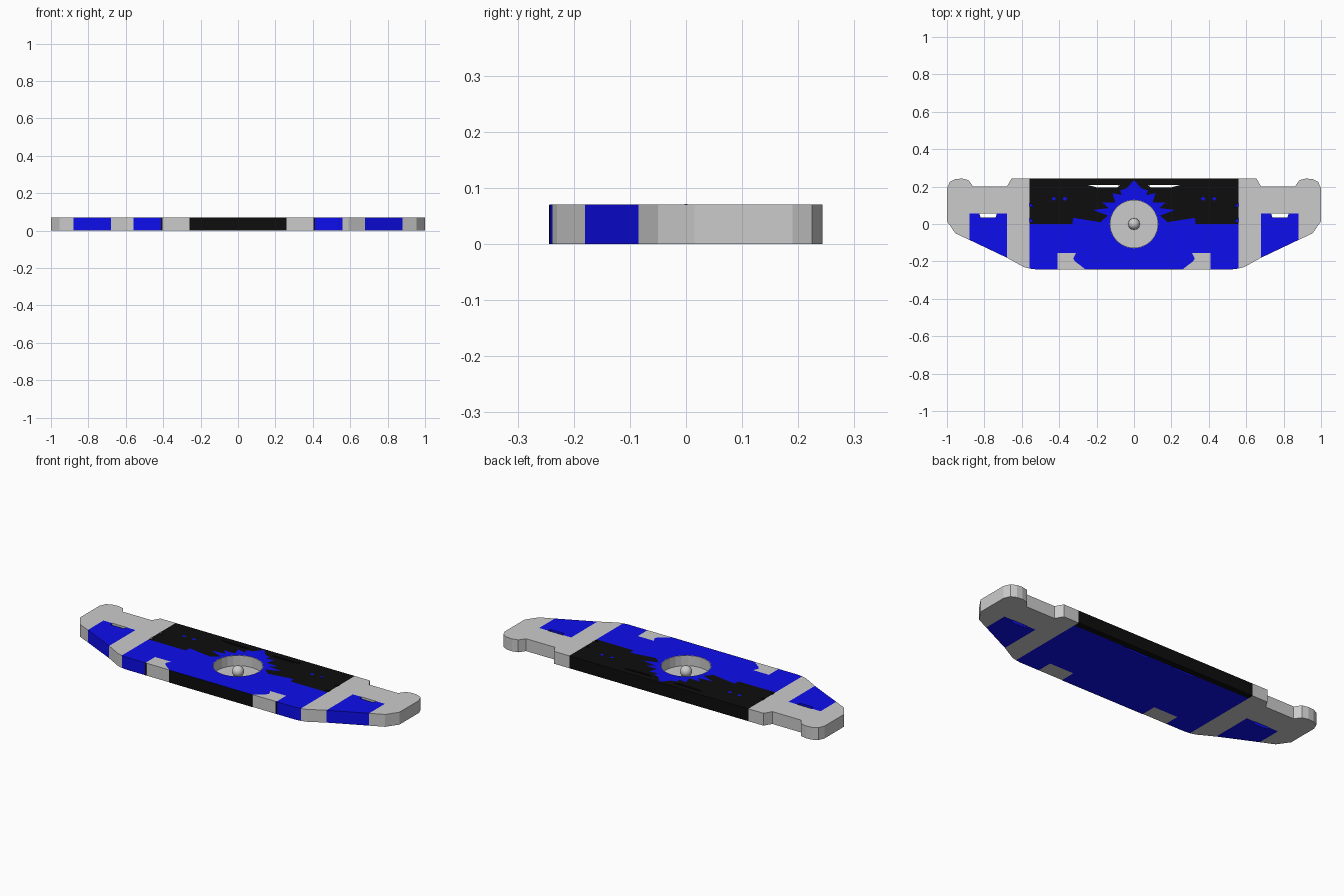
import bpy, bmesh, math

if "Cube" in bpy.data.objects:
    bpy.data.objects.remove(bpy.data.objects["Cube"])

H = 0.07      # full thickness
SKIN = 0.01   # blue bottom skin


def material(name, rgb):
    m = bpy.data.materials.new(name)
    m.diffuse_color = (*rgb, 1)
    m.use_nodes = True
    m.node_tree.nodes["Principled BSDF"].inputs["Base Color"].default_value = m.diffuse_color
    return m


BLUE = material("blue", (0.004, 0.004, 0.85))
BLACK = material("black", (0.004, 0.004, 0.004))


def flip(pts):
    return [(-x, y) for x, y in reversed(pts)]


def sym(half):
    """Close a half outline (starting and ending on x = 0) by mirroring it."""
    return half + [(-x, y) for x, y in reversed(half) if x > 0]


def pair(pts):
    return [pts, flip(pts)]


def circle(r, n=24):
    return [(r * math.cos(2 * math.pi * i / n), r * math.sin(2 * math.pi * i / n)) for i in range(n)]


def rect(x0, x1, y0, y1):
    return [(x0, y0), (x1, y0), (x1, y1), (x0, y1)]


def prism(name, loops, z0, z1, mat=None):
    """Extrude filled outlines; loops inside other loops become holes."""
    cu = bpy.data.curves.new(name + "_outline", 'CURVE')
    cu.dimensions = '2D'
    cu.fill_mode = 'BOTH'
    cu.extrude = (z1 - z0) / 2
    for pts in loops:
        s = cu.splines.new('POLY')
        s.points.add(len(pts) - 1)
        for p, (x, y) in zip(s.points, pts):
            p.co = (x, y, 0, 1)
        s.use_cyclic_u = True
    tmp = bpy.data.objects.new(name + "_tmp", cu)
    bpy.context.collection.objects.link(tmp)
    bpy.context.view_layer.update()
    me = bpy.data.meshes.new_from_object(tmp.evaluated_get(bpy.context.evaluated_depsgraph_get()))
    bpy.data.objects.remove(tmp)
    bm = bmesh.new()
    bm.from_mesh(me)
    bmesh.ops.remove_doubles(bm, verts=bm.verts, dist=1e-5)
    bmesh.ops.recalc_face_normals(bm, faces=bm.faces)
    for f in bm.faces:
        f.smooth = False
    bm.to_mesh(me)
    bm.free()
    me.materials.clear()
    if mat:
        me.materials.append(mat)
    ob = bpy.data.objects.new(name, me)
    ob.location.z = (z0 + z1) / 2
    bpy.context.collection.objects.link(ob)
    return ob


# Grey end caps, each with a hooked rear edge and an open front pocket
end = [(.56, .243), (.655, .243), (.68, .2), (.86, .2), (.885, .235), (.92, .243), (.955, .24),
       (.985, .225), (1, .19), (1, .015), (.955, -.05), (.88, -.085), (.88, .055), (.68, .055),
       (.68, -.18), (.615, -.216), (.59, -.23), (.56, -.238)]
prism("end_caps", pair(end), 0, H)

# Blue inserts in the end caps, notched at the rear
insert = [(.88, -.085), (.88, .055), (.827, .055), (.82, .035), (.74, .035), (.733, .055),
          (.68, .055), (.68, -.18)]
prism("end_inserts", pair(insert), 0, H, BLUE)

# Jagged line between the blue deck and the black deck
jag = [(.56, 0), (.33, 0), (.325, .033), (.18, .01), (.14, .045), (.22, .075), (.135, .085),
       (.17, .115), (.1, .115), (.115, .165), (.065, .155), (.075, .18), (.04, .19), (0, .235)]
slit = [(.07, .207), (.25, .209), (.2, .196), (.09, .196)]
foot = [(.41, -.242), (.41, -.155), (.31, -.155), (.325, -.185), (.315, -.2), (.26, -.242)]

# Blue front deck with the round well
front = [(0, -.241), foot[-1], *reversed(foot[1:-1]), foot[0], (.53, -.242), (.56, -.238)]
prism("blue_deck", [sym(front + jag), circle(.13)], SKIN, H, BLUE)

# Black rear deck with edge nicks and slits
nicks = [(.56, .115), (.535, .09), (.56, .095), (.56, .035), (.535, .008), (.56, .012)]
rear = [(0, .243), (.56, .243)] + nicks + jag
prism("black_deck", [sym(rear)] + pair(slit), SKIN, H, BLACK)
prism("rear_edge", [rect(-.56, .56, .21, .243)], 0, SKIN, BLACK)

# Blue underside
under = [(0, -.241), (.26, -.242), (.26, -.155), (.41, -.155), (.41, -.242), (.53, -.242),
         (.56, -.238), (.56, .21), (0, .21)]
prism("underside", [sym(under)] + pair(slit), 0, SKIN, BLUE)

# Grey blocks in the front edge, black front panel between them
prism("front_blocks", pair(foot), SKIN, H)
prism("front_block_bases", pair(rect(.26, .41, -.242, -.155)), 0, SKIN)
prism("front_panel", [rect(-.26, .26, -.244, -.2405)], 0, H - .0005, BLACK)
prism("front_block_seams", pair(rect(.404, .412, -.243, -.241)), 0, H, BLACK)

# Small blue flecks on the black deck
flecks = []
for x in (.37, .43):
    flecks += pair([(x - .014, .135), (x, .124), (x + .012, .135), (x, .146)])
prism("flecks", flecks, H - .002, H + .0006, BLUE)

# Grey lining and floor of the well, with the ball in it
prism("well_wall", [circle(.13), circle(.127)], SKIN, H)
prism("well_floor", [circle(.128)], SKIN, SKIN + .002)
bpy.ops.mesh.primitive_uv_sphere_add(segments=24, ring_count=12, radius=.031, location=(0, 0, .04))
bpy.context.object.name = "centre_ball"
bpy.ops.object.shade_smooth()
